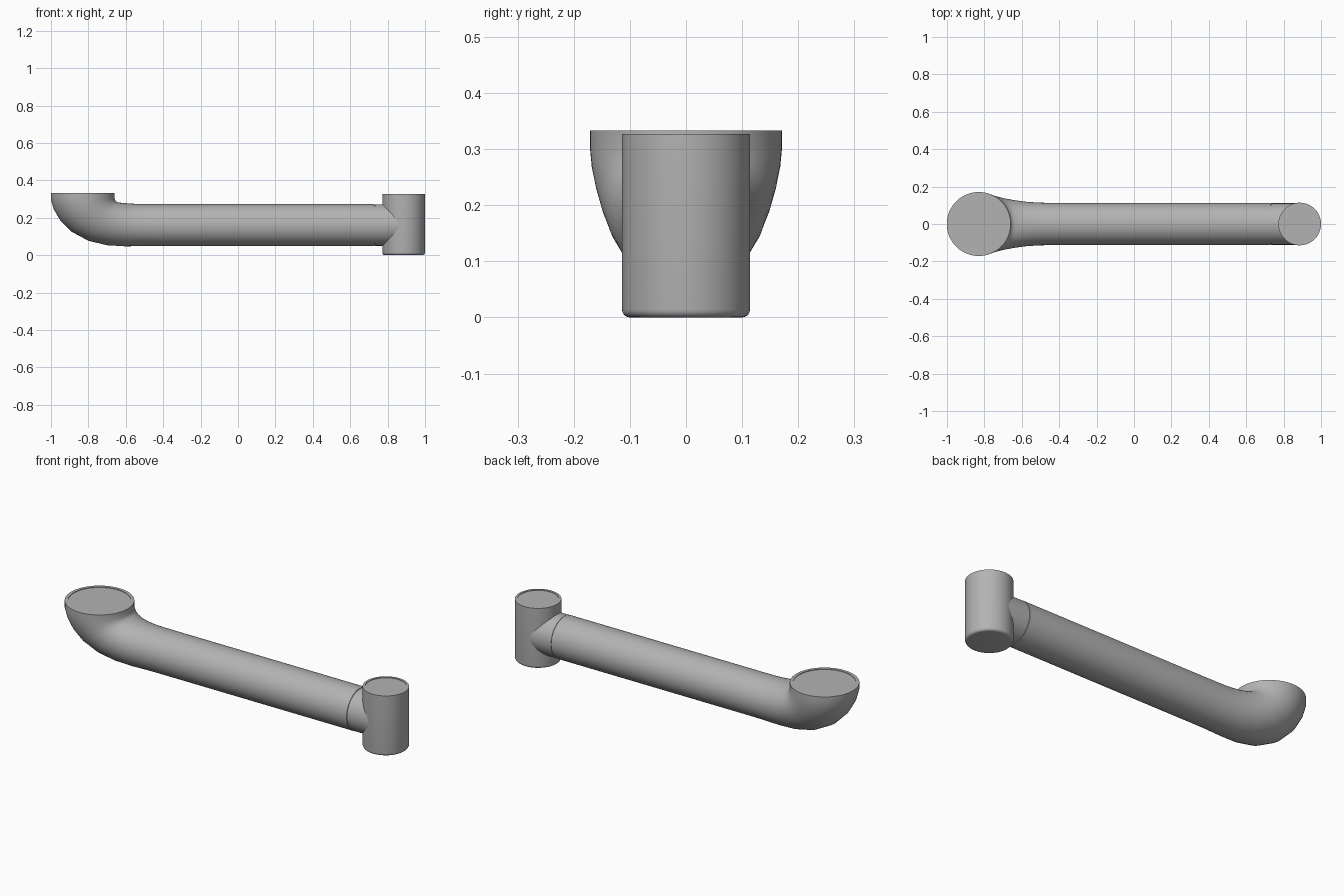
import bpy
import bmesh
from math import cos, sin, pi, radians
from mathutils import Vector

cube = bpy.data.objects.get("Cube")
if cube:
    bpy.data.objects.remove(cube, do_unlink=True)

grey = bpy.data.materials.new("plain grey")
grey.use_nodes = True
colour = (0.45, 0.45, 0.45, 1)
grey.diffuse_color = colour
bsdf = grey.node_tree.nodes["Principled BSDF"]
bsdf.inputs["Base Color"].default_value = colour
SIDES = 64


def loft(name, rings):
    """Skin elliptical rings; each is outer point, inner point (x, z) and half width in y."""
    bm = bmesh.new()
    loops = []
    for (ox, oz), (ix, iz), width in rings:
        outer, inner = Vector((ox, 0, oz)), Vector((ix, 0, iz))
        centre, arm = (outer + inner) / 2, (outer - inner) / 2
        side = Vector((0, width, 0))
        loops.append([bm.verts.new(centre + arm * cos(a) + side * sin(a))
                      for a in (2 * pi * i / SIDES for i in range(SIDES))])
    for low, high in zip(loops, loops[1:]):
        for i in range(SIDES):
            j = (i + 1) % SIDES
            bm.faces.new((low[i], low[j], high[j], high[i]))
    bm.faces.new(loops[0])
    bm.faces.new(loops[-1])
    bmesh.ops.recalc_face_normals(bm, faces=bm.faces)
    mesh = bpy.data.meshes.new(name)
    bm.to_mesh(mesh)
    bm.free()
    mesh.materials.append(grey)
    obj = bpy.data.objects.new(name, mesh)
    bpy.context.collection.objects.link(obj)
    bpy.ops.object.select_all(action="DESELECT")
    obj.select_set(True)
    bpy.context.view_layer.objects.active = obj
    bpy.ops.object.shade_smooth_by_angle(angle=radians(35))
    return obj


def upright(x, radius, z):
    return ((x - radius, z), (x + radius, z), radius)


def along(x, radius, z=0.161):
    return ((x, z - radius), (x, z + radius), radius)


# Flared elbow with a shallow recessed cap, running into the long tube
CUP = -0.83
loft("elbow_and_tube", [
    upright(CUP, 0.155, 0.33),
    upright(CUP, 0.155, 0.333),
    upright(CUP, 0.171, 0.333),
    upright(CUP, 0.171, 0.3),
    ((-0.985, 0.245), (-0.655, 0.292), 0.168),
    ((-0.95, 0.185), (-0.648, 0.285), 0.161),
    ((-0.89, 0.125), (-0.635, 0.281), 0.151),
    ((-0.8, 0.077), (-0.615, 0.279), 0.139),
    ((-0.7, 0.053), (-0.58, 0.276), 0.127),
    ((-0.6, 0.047), (-0.54, 0.274), 0.118),
    ((-0.5, 0.049), (-0.5, 0.273), 0.114),
    along(-0.4, 0.112),
    along(0.729, 0.112),
])

# Short neck separated from the tube by a thin groove
loft("neck", [
    along(0.725, 0.108),
    along(0.732, 0.108),
    along(0.732, 0.111),
    along(0.885, 0.111),
])

# Vertical joint post with a rounded foot and a thin top rim
POST, R, ROUND = 0.886, 0.114, 0.014
foot = [upright(POST, R - ROUND + ROUND * sin(a), ROUND - ROUND * cos(a))
        for a in (pi / 2 * i / 5 for i in range(6))]
loft("joint_post", foot + [
    upright(POST, R, 0.327),
    upright(POST, R - 0.012, 0.327),
    upright(POST, R - 0.012, 0.324),
])
